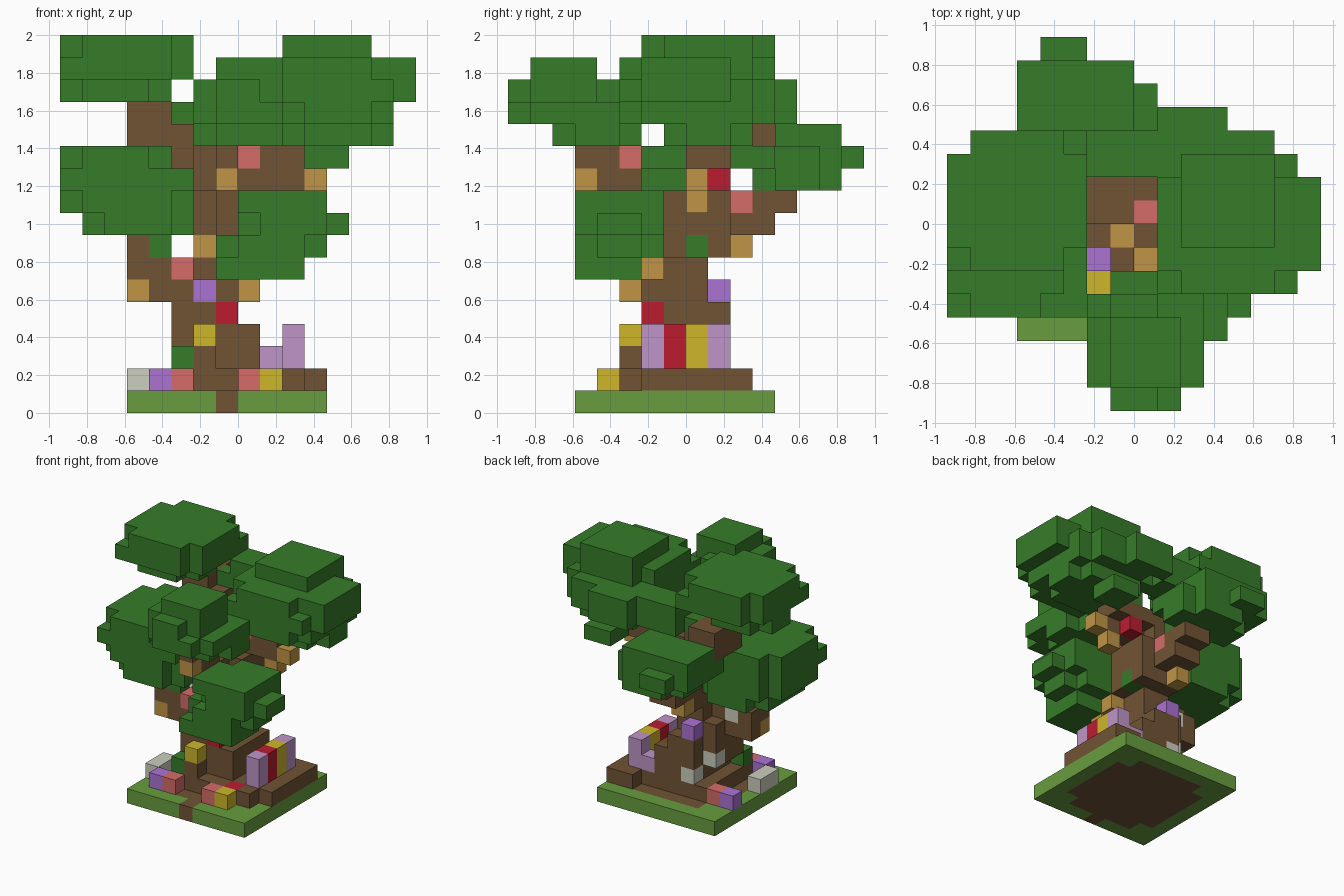
import bpy
import bmesh
from itertools import product
from mathutils import Vector

UNIT = 2 / 17

cube = bpy.data.objects.get("Cube")
if cube:
    bpy.data.objects.remove(cube, do_unlink=True)


def material(name, *rgb):
    mat = bpy.data.materials.new(name)
    mat.use_nodes = True
    mat.diffuse_color = (*rgb, 1)
    mat.node_tree.nodes["Principled BSDF"].inputs["Base Color"].default_value = (*rgb, 1)
    return mat


leaf = material("leaf green", .037, .2, .022)
grass = material("grass green", .138, .34, .05)
bark = material("bark brown", .165, .088, .035)
amber = material("amber", .53, .3, .062)
pink = material("pink", .66, .15, .14)
purple = material("purple", .41, .17, .65)
lilac = material("lilac", .52, .3, .57)
red = material("red", .49, .012, .03)
yellow = material("yellow", .61, .47, .023)
grey = material("pale grey", .6, .62, .52)


def box(x0, x1, y0, y1, z0, z1):
    """Grid cells filling a block."""
    return set(product(range(x0, x1), range(y0, y1), range(z0, z1)))


def crown(*bounds):
    """Grid cells of a block rounded off like a flattened ball."""
    def spread(cell):
        total = 0
        for value, low, high, weight in zip(cell, bounds[::2], bounds[1::2], (1, 1, .75)):
            total += weight * ((2 * value + 1 - low - high) / (high - low)) ** 2
        return total
    return {cell for cell in box(*bounds) if spread(cell) < 1.15}


def build(name, cells, mat):
    """Make one object showing only the outer faces of its cells."""
    bm = bmesh.new()
    corners = {}

    def corner(point):
        key = tuple(round(c) for c in point)
        if key not in corners:
            corners[key] = bm.verts.new((Vector(key) - Vector((8, 8, 0))) * UNIT)
        return corners[key]

    for cell in sorted(cells):
        centre = Vector(cell) + Vector((.5, .5, .5))
        for axis, sign in product(range(3), (-1, 1)):
            n = Vector((0, 0, 0))
            n[axis] = sign
            if tuple(round(c) for c in Vector(cell) + n) in cells:
                continue
            u = Vector((0, 0, 0))
            u[(axis + 1) % 3] = 1
            v = n.cross(u)
            bm.faces.new([corner(centre + (n + side) / 2)
                          for side in (-u - v, u - v, u + v, v - u)])
    mesh = bpy.data.meshes.new(name)
    bm.to_mesh(mesh)
    bm.free()
    mesh.materials.append(mat)
    obj = bpy.data.objects.new(name, mesh)
    bpy.context.collection.objects.link(obj)


taken = set()


def accent(name, mat, *cells):
    """Build coloured cells and reserve their places in the wood and leaves."""
    build(name, set(cells), mat)
    taken.update(cells)


# Ground plate with a patch of bare soil
soil = crown(4, 11, 4, 11, 0, 1) | box(7, 8, 3, 4, 0, 1)
build("soil_patch", soil, bark)
build("grass_plate", box(3, 12, 3, 12, 0, 1) - soil, grass)

# Row of upright books on the root, with a short one behind
for row, (book, mat) in enumerate((("near", lilac), ("red", red), ("yellow", yellow), ("far", lilac))):
    accent(book + "_book", mat, *box(10, 11, 6 + row, 7 + row, 2, 4))
accent("short_book", lilac, (9, 9, 2))

# Coloured blocks around the roots and set into the trunk
accent("amber_knots", amber, (3, 6, 5), (8, 5, 5), (8, 6, 6), (6, 7, 7), (6, 10, 7), (7, 7, 9),
       (7, 3, 10), (10, 8, 9), (11, 8, 10))
accent("pink_blocks", pink, (5, 4, 1), (8, 4, 1), (4, 9, 1), (5, 6, 6), (7, 10, 9),
       (7, 5, 11), (8, 8, 11))
accent("purple_blocks", purple, (4, 4, 1), (3, 9, 1), (6, 6, 5), (6, 9, 5))
accent("red_blocks", red, (9, 5, 1), (7, 6, 4), (9, 9, 10))
accent("yellow_blocks", yellow, (9, 4, 1), (6, 5, 3))
accent("grey_stones", grey, (3, 5, 1), (3, 6, 1), (6, 9, 2), (5, 8, 3), (4, 7, 6))
accent("leaf_sprouts", leaf, (5, 5, 2), (4, 6, 7), (8, 8, 7))

# Roots and stepped trunk
roots = box(5, 11, 5, 10, 1, 2) | box(10, 12, 6, 11, 1, 2) | box(6, 7, 5, 6, 2, 3)
trunk = (box(6, 9, 6, 10, 1, 4) | box(5, 8, 6, 9, 3, 6) | box(6, 8, 7, 10, 2, 5)
         | box(6, 8, 7, 9, 5, 8) | box(6, 9, 7, 10, 7, 10))
build("roots", roots - trunk - taken, bark)
build("trunk", trunk - taken, bark)

# Branches, each reaching one crown
build("low_left_branch", (box(3, 6, 6, 8, 5, 7) | box(3, 4, 6, 7, 7, 8)) - trunk - taken, bark)
build("front_branch", (box(7, 8, 5, 7, 8, 10) | box(7, 8, 3, 6, 10, 12)) - taken, bark)
build("right_branch", (box(8, 11, 8, 9, 10, 12) | box(8, 11, 9, 10, 11, 12)) - taken, bark)
build("back_branch", (box(6, 8, 9, 12, 8, 10) | box(6, 8, 12, 13, 9, 10)) - trunk - taken, bark)
build("high_left_branch", box(6, 8, 8, 10, 10, 12) | box(5, 6, 9, 11, 11, 13)
      | box(3, 5, 9, 12, 12, 14), bark)

# Leaf crowns
build("high_left_crown", crown(0, 6, 6, 12, 15, 17) | crown(0, 5, 7, 11, 14, 15)
      | {(0, 6, 15), (5, 11, 15)}, leaf)
build("low_left_crown", crown(1, 6, 4, 10, 8, 9) | crown(0, 6, 4, 10, 9, 11)
      | box(0, 6, 4, 6, 10, 11) | crown(0, 5, 4, 10, 11, 12), leaf)
build("right_crown", box(11, 13, 10, 12, 11, 12) | crown(9, 15, 7, 11, 12, 13)
      | crown(9, 15, 5, 12, 13, 14) | box(9, 16, 6, 10, 14, 16) | box(9, 15, 5, 11, 14, 15)
      | box(9, 14, 11, 12, 14, 15) | crown(9, 15, 5, 11, 15, 16) | box(10, 14, 7, 11, 16, 17), leaf)
build("middle_crown", box(9, 12, 12, 13, 13, 15) | box(6, 9, 10, 12, 13, 15)
      | box(5, 6, 10, 11, 13, 14), leaf)
build("back_crown", crown(4, 9, 11, 15, 10, 11) | box(3, 8, 11, 15, 11, 12)
      | box(8, 9, 11, 14, 11, 12) | box(4, 6, 15, 16, 11, 12) | box(3, 8, 12, 15, 12, 13), leaf)
build("front_crown", crown(6, 11, 2, 6, 12, 13) | crown(6, 11, 0, 6, 13, 14)
      | crown(6, 10, 0, 5, 14, 15) | box(7, 10, 1, 4, 15, 16), leaf)
build("low_front_crown", (box(7, 11, 3, 6, 6, 7) | crown(7, 12, 3, 7, 7, 8)
      | crown(8, 13, 3, 7, 8, 9) | box(8, 12, 3, 7, 9, 10)) - box(8, 9, 6, 7, 7, 10), leaf)
